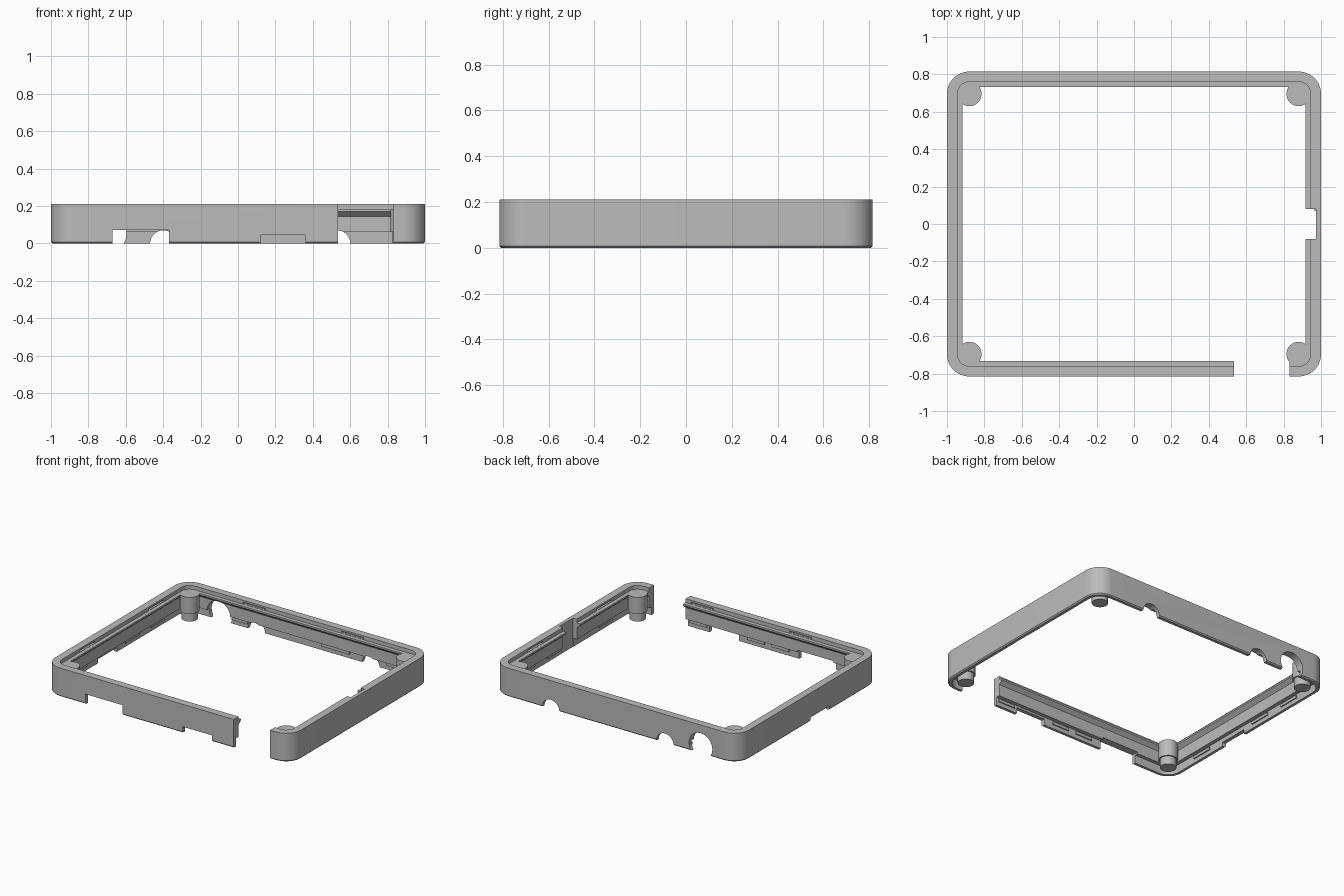
import bpy, bmesh, math
from mathutils import Vector

cube = bpy.data.objects.get("Cube")
if cube:
    bpy.data.objects.remove(cube, do_unlink=True)

HX, HY, H, R = 1.0, 0.815, 0.21, 0.12

grey = bpy.data.materials.new("plain grey")
grey.use_nodes = True
grey.diffuse_color = (0.5, 0.5, 0.5, 1)
grey.node_tree.nodes["Principled BSDF"].inputs["Base Color"].default_value = (0.5, 0.5, 0.5, 1)


def finish(bm, name):
    bmesh.ops.recalc_face_normals(bm, faces=bm.faces)
    mesh = bpy.data.meshes.new(name)
    bm.to_mesh(mesh)
    bm.free()
    mesh.materials.append(grey)
    obj = bpy.data.objects.new(name, mesh)
    bpy.context.collection.objects.link(obj)
    return obj


def smooth(obj):
    bpy.ops.object.select_all(action='DESELECT')
    obj.select_set(True)
    bpy.context.view_layer.objects.active = obj
    bpy.ops.object.shade_smooth_by_angle(angle=math.radians(30))


def rounded_ring(inset, z, steps=12):
    """Rounded rectangle set in from the outer wall."""
    r = R - inset
    pts = []
    for k, (sx, sy) in enumerate([(1, 1), (-1, 1), (-1, -1), (1, -1)]):
        for i in range(steps + 1):
            a = math.pi / 2 * (k + i / steps)
            pts.append(Vector((sx * (HX - R) + r * math.cos(a),
                               sy * (HY - R) + r * math.sin(a), z)))
    return pts


def sweep(profile, name):
    """Closed wall section carried round the frame."""
    bm = bmesh.new()
    rings = [[bm.verts.new(p) for p in rounded_ring(d, z)] for d, z in profile]
    n = len(rings[0])
    for a, b in zip(rings, rings[1:] + rings[:1]):
        for i in range(n):
            j = (i + 1) % n
            bm.faces.new((a[i], a[j], b[j], b[i]))
    return finish(bm, name)


def box(x0, x1, y0, y1, z0, z1, bevel=0):
    bm = bmesh.new()
    bmesh.ops.create_cube(bm, size=1)
    for v in bm.verts:
        v.co = Vector((x1 if v.co.x > 0 else x0, y1 if v.co.y > 0 else y0,
                       z1 if v.co.z > 0 else z0))
    if bevel:  # round the upper edges running through the wall
        axis = 1 if (x1 - x0) > (y1 - y0) else 0
        edges = [e for e in bm.edges
                 if all(v.co.z == z1 for v in e.verts)
                 and abs(e.verts[0].co[axis] - e.verts[1].co[axis]) > 1e-4]
        bmesh.ops.bevel(bm, geom=edges, offset=bevel, segments=5, affect='EDGES', profile=0.5)
    return finish(bm, "cutter")


def round_hole(x, z, r):
    bm = bmesh.new()
    bmesh.ops.create_cone(bm, cap_ends=True, segments=40, radius1=r, radius2=r, depth=0.3)
    for v in bm.verts:
        v.co = Vector((x + v.co.x, HY + v.co.z, z + v.co.y))
    return finish(bm, "cutter")


def cut(target, cutter):
    mod = target.modifiers.new("cut", 'BOOLEAN')
    mod.operation, mod.solver, mod.object = 'DIFFERENCE', 'EXACT', cutter
    bpy.context.view_layer.objects.active = target
    bpy.ops.object.modifier_apply(modifier=mod.name)
    bpy.data.objects.remove(cutter, do_unlink=True)


# Frame: outer wall, rim, sloped inner ledge and thin bottom lip
frame = sweep([(0.008, 0), (0, 0.008), (0, H), (0.055, H), (0.055, 0.182), (0.083, 0.182),
               (0.083, 0.17), (0.055, 0.145), (0.055, 0.06), (0.028, 0.06), (0.028, 0)],
              "frame")

# Front opening and cable notches
cut(frame, box(0.535, 0.832, -0.9, -0.7, -0.1, 0.3))
cut(frame, box(-0.67, -0.37, -0.9, -0.7, -0.1, 0.073, 0.025))
cut(frame, box(0.12, 0.36, -0.9, -0.7, -0.1, 0.045, 0.035))
# Shallow notch in the side wall and pocket in the opposite one
cut(frame, box(-1.1, -0.9, -0.24, -0.02, -0.1, 0.03, 0.02))
cut(frame, box(0.8, 0.974, -0.08, 0.08, -0.1, 0.3))
# Round openings in the back wall
for x, z, r in [(0.53, 0, 0.07), (-0.4, 0, 0.07), (-0.69, 0.055, 0.095)]:
    cut(frame, round_hole(x, z, r))
# Snap slots in the rim above the ledge
for x in (-0.4, 0.4):
    for s in (-1, 1):
        y = s * (HY - 0.05)
        cut(frame, box(x - 0.09, x + 0.09, y - 0.01, y + 0.01, 0.184, 0.197))
for y in (-0.4, 0.4):
    for s in (-1, 1):
        x = s * (HX - 0.05)
        cut(frame, box(x - 0.01, x + 0.01, y - 0.09, y + 0.09, 0.184, 0.197))
smooth(frame)

# Snap ridges on the inside of the bottom lip
for i, (x0, x1) in enumerate([(-0.6, -0.47), (0.13, 0.36), (0.66, 0.81)]):
    ridge = box(x0, x1, HY - 0.036, HY - 0.024, 0.03, 0.05)
    ridge.name = f"back_snap_ridge_{i + 1}"
for i, y in enumerate((-0.45, 0.15, 0.45)):
    for s, side in ((-1, "left"), (1, "right")):
        x = s * (HX - 0.03)
        ridge = box(x - 0.006, x + 0.006, y - 0.08, y + 0.08, 0.03, 0.05)
        ridge.name = f"{side}_edge_snap_ridge_{i + 1}"
for i, x in enumerate((-0.22, -0.02, 0.45)):
    ridge = box(x - 0.07, x + 0.07, 0.024 - HY, 0.036 - HY, 0.03, 0.05)
    ridge.name = f"front_snap_ridge_{i + 1}"

# Corner posts with a narrower foot
for sx in (-1, 1):
    for sy in (-1, 1):
        bm = bmesh.new()
        rows = [(0.055, 0.0), (0.055, 0.06), (0.065, 0.06), (0.065, 0.182)]
        rings = [[bm.verts.new((sx * 0.88 + r * math.cos(math.tau * i / 32),
                                sy * 0.695 + r * math.sin(math.tau * i / 32), z))
                  for i in range(32)] for r, z in rows]
        for a, b in zip(rings, rings[1:]):
            for i in range(32):
                j = (i + 1) % 32
                bm.faces.new((a[i], a[j], b[j], b[i]))
        bm.faces.new(rings[0])
        bm.faces.new(rings[-1])
        smooth(finish(bm, f"{'back' if sy > 0 else 'front'}_post_{'a' if sx < 0 else 'b'}"))
